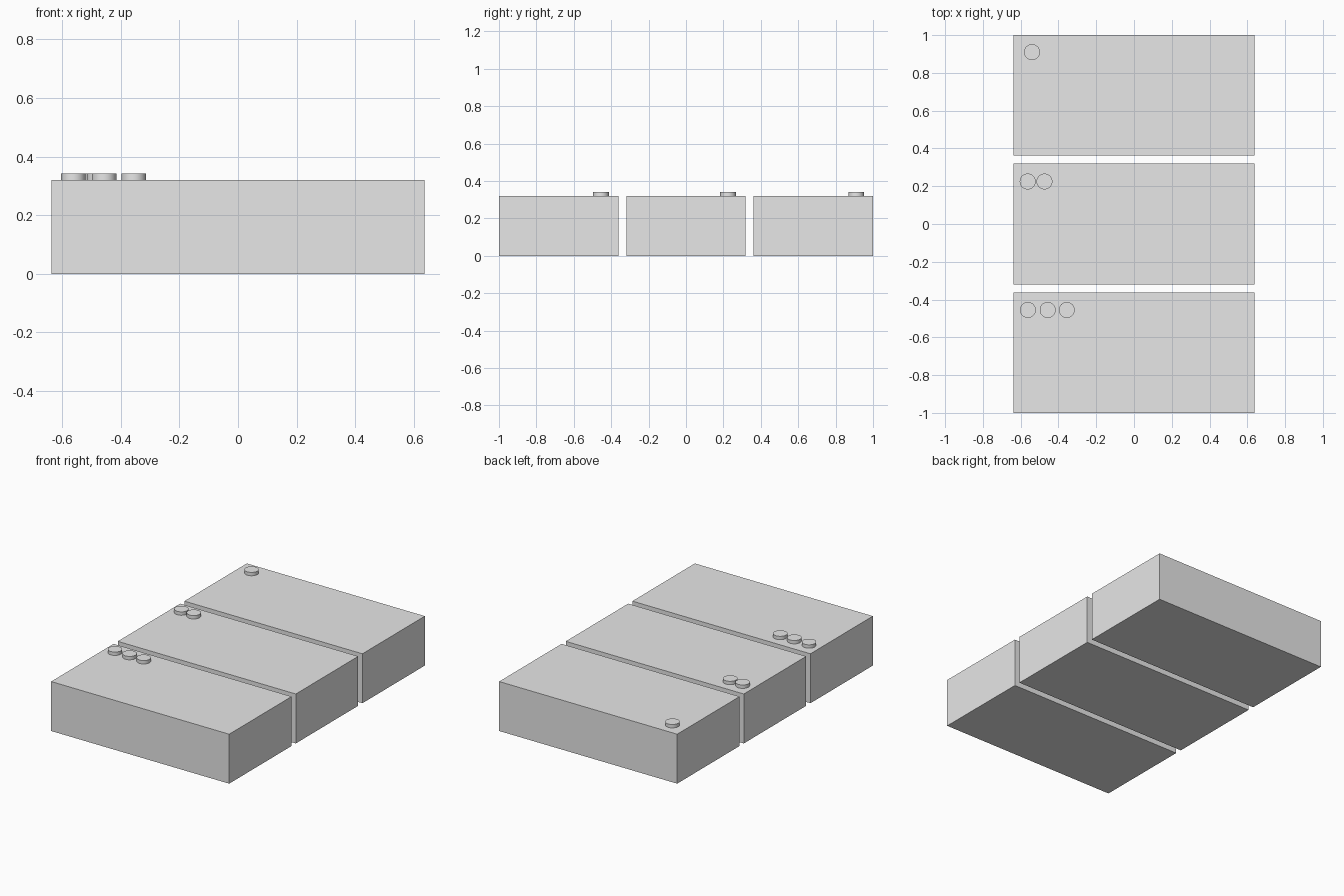
import bpy
import math

if "Cube" in bpy.data.objects:
    bpy.data.objects.remove(bpy.data.objects["Cube"])

grey = bpy.data.materials.new("light_grey")
grey.diffuse_color = (0.8, 0.8, 0.8, 1.0)
grey.use_nodes = True
grey.node_tree.nodes["Principled BSDF"].inputs["Base Color"].default_value = grey.diffuse_color

HEIGHT = 0.32                     # block height
STUD_R, STUD_H = 0.042, 0.022     # marker stud size


def block(name, y, depth):
    bpy.ops.mesh.primitive_cube_add(size=1, location=(0, y, HEIGHT / 2))
    ob = bpy.context.object
    ob.name = name
    ob.scale = (1.274, depth, HEIGHT)
    bpy.ops.object.transform_apply(location=False, rotation=False, scale=True)
    ob.data.materials.append(grey)


def stud(name, x, y):
    bpy.ops.mesh.primitive_cylinder_add(
        vertices=48, radius=STUD_R, depth=STUD_H,
        location=(x, y, HEIGHT + STUD_H / 2))
    ob = bpy.context.object
    ob.name = name
    ob.data.materials.append(grey)
    bpy.ops.object.shade_smooth_by_angle(angle=math.radians(30))


# Three separate blocks, each marked with one, two or three studs
rows = [
    ("back", 0.681, 0.638, 0.91, (-0.54,)),
    ("middle", 0.0, 0.638, 0.225, (-0.563, -0.474)),
    ("front", -0.681, 0.638, -0.455, (-0.562, -0.457, -0.356)),
]
for name, y, depth, stud_y, stud_xs in rows:
    block(name + "_block", y, depth)
    for i, x in enumerate(stud_xs, 1):
        stud(f"{name}_stud_{i}", x, stud_y)
